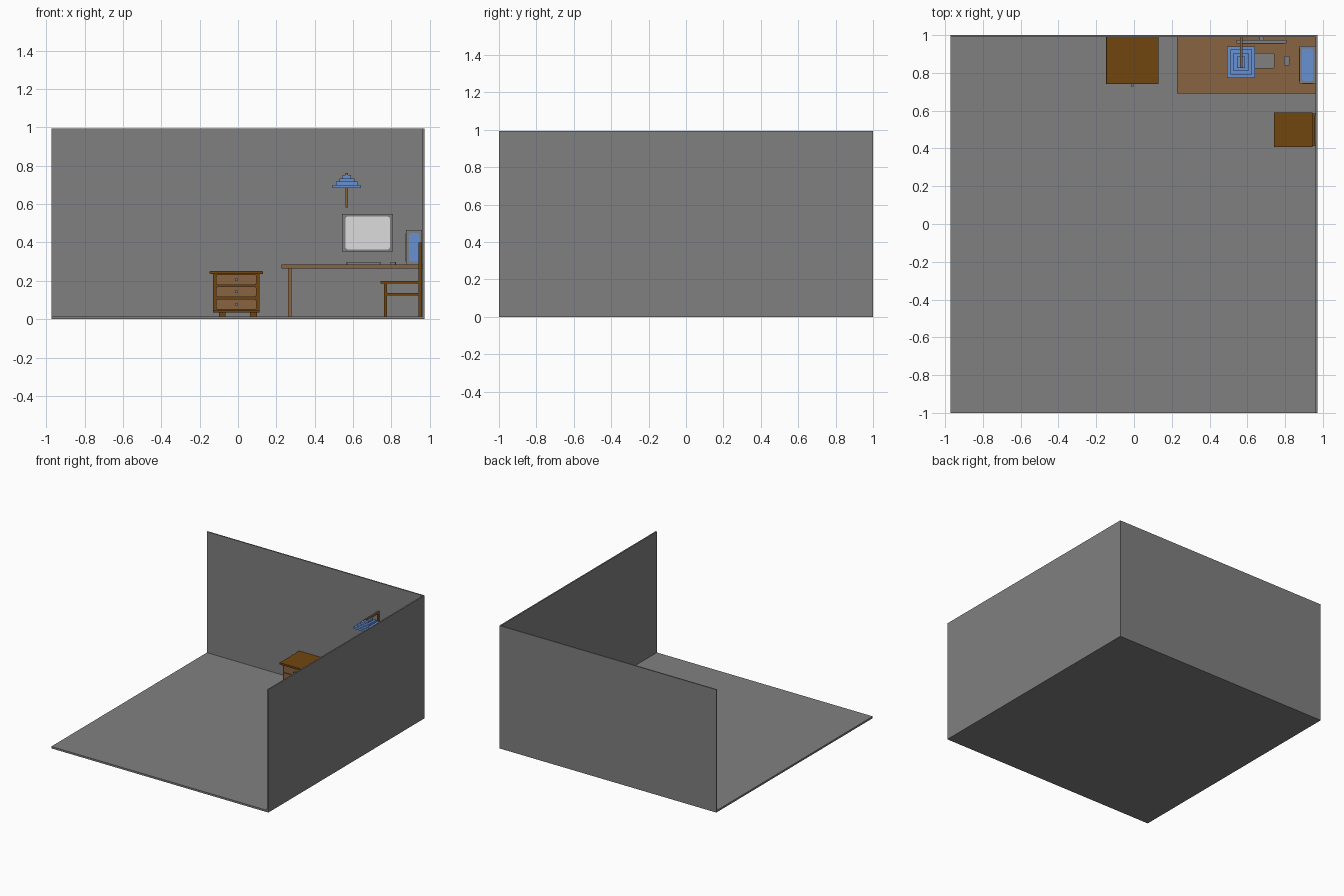
import bpy, bmesh


def material(name, rgb):
    m = bpy.data.materials.new(name)
    m.diffuse_color = (*rgb, 1)
    return m


GREY = material("grey", (0.216, 0.216, 0.216))
PALE = material("pale_grey", (0.72, 0.72, 0.72))
BLUE = material("soft_blue", (0.136, 0.283, 0.645))
DARK = material("dark_wood", (0.162, 0.061, 0.0044))
WOOD = material("light_wood", (0.25, 0.127, 0.053))


def box(name, x, y, z, mat, cut=0.0, axis=2):
    """Box from (min, max) pairs; cut chamfers the edges parallel to axis."""
    bm = bmesh.new()
    bmesh.ops.create_cube(bm, size=1)
    for v in bm.verts:
        v.co = [(r[0] + r[1]) / 2 + c * (r[1] - r[0]) for r, c in zip((x, y, z), v.co)]
    if cut:
        edges = [e for e in bm.edges
                 if abs((e.verts[0].co - e.verts[1].co).normalized()[axis]) > 0.9]
        bmesh.ops.bevel(bm, geom=edges, offset=cut, segments=2, profile=0.5, affect='EDGES')
    me = bpy.data.meshes.new(name)
    bm.to_mesh(me)
    bm.free()
    me.materials.append(mat)
    ob = bpy.data.objects.new(name, me)
    bpy.context.collection.objects.link(ob)
    return ob


# Room
F = 0.015
box("floor", (-0.972, 0.972), (-1, 1), (0, F), GREY)
box("back_wall", (-0.972, 0.972), (0.99, 1), (F, 0.994), GREY)
box("right_wall", (0.961, 0.972), (-1, 0.99), (F, 0.994), GREY)

# Chest of drawers
box("chest_body", (-0.131, 0.112), (0.76, 0.99), (0.044, 0.235), DARK)
box("chest_top", (-0.148, 0.130), (0.74, 0.99), (0.235, 0.25), DARK, 0.004, 1)
box("chest_base", (-0.131, 0.112), (0.752, 0.99), (0.034, 0.044), DARK)
for x in (-0.1, 0.062):
    for y in (0.765, 0.945):
        box("chest_foot", (x, x + 0.036), (y, y + 0.035), (F, 0.034), DARK)
for z in (0.077, 0.143, 0.206):
    box("drawer_front", (-0.115, 0.097), (0.752, 0.761), (z - 0.028, z + 0.028), WOOD, 0.012, 1)
    box("drawer_knob", (-0.016, -0.003), (0.727, 0.752), (z - 0.007, z + 0.007), GREY, 0.003, 1)

# Desk fixed to the right wall
box("desk_top", (0.228, 0.961), (0.69, 0.99), (0.265, 0.284), WOOD)
box("desk_leg", (0.26, 0.28), (0.70, 0.99), (F, 0.265), WOOD)

# Chair facing left with its back against the wall
box("chair_seat", (0.742, 0.945), (0.408, 0.59), (0.185, 0.2), DARK)
for y in (0.412, 0.572):
    box("chair_front_leg", (0.762, 0.776), (y, y + 0.014), (F, 0.185), DARK)
    box("chair_back_post", (0.942, 0.96), (y, y + 0.014), (F, 0.4), DARK)
    box("chair_side_rail", (0.776, 0.942), (y + 0.002, y + 0.012), (0.122, 0.136), DARK)
box("chair_front_rail", (0.764, 0.774), (0.426, 0.572), (0.122, 0.136), DARK)
box("chair_back_panel", (0.944, 0.958), (0.426, 0.572), (0.25, 0.398), DARK)

# Wall-mounted monitor
box("monitor_case", (0.543, 0.807), (0.956, 0.974), (0.352, 0.548), GREY)
box("monitor_screen", (0.56, 0.792), (0.953, 0.957), (0.364, 0.535), PALE, 0.012, 1)
box("monitor_mount", (0.665, 0.688), (0.974, 0.99), (0.435, 0.465), GREY)

# Keyboard and mouse
box("keyboard", (0.565, 0.744), (0.823, 0.905), (0.284, 0.297), GREY, 0.008)
box("mouse", (0.794, 0.823), (0.838, 0.89), (0.284, 0.298), GREY, 0.007)

# Computer tower with blue panels
box("tower_case", (0.877, 0.96), (0.745, 0.943), (0.284, 0.464), GREY)
box("tower_front_panel", (0.892, 0.946), (0.742, 0.746), (0.3, 0.449), BLUE, 0.01, 1)
box("tower_top_panel", (0.89, 0.947), (0.757, 0.93), (0.463, 0.466), BLUE, 0.01, 2)
box("tower_side_panel", (0.874, 0.878), (0.757, 0.93), (0.3, 0.449), BLUE, 0.01, 0)

# Wall lamp: stepped shade hung from a bracket
for i in range(4):
    hx, hy = 0.074 - 0.0175 * i, 0.083 - 0.0175 * i
    z = 0.683 + 0.017 * i
    box("lamp_shade_tier", (0.567 - hx, 0.567 + hx), (0.857 - hy, 0.857 + hy),
        (z, z + 0.017), BLUE)
box("lamp_wall_plate", (0.561, 0.574), (0.974, 0.99), (0.582, 0.763), WOOD)
box("lamp_arm", (0.561, 0.574), (0.827, 0.974), (0.748, 0.763), WOOD)
